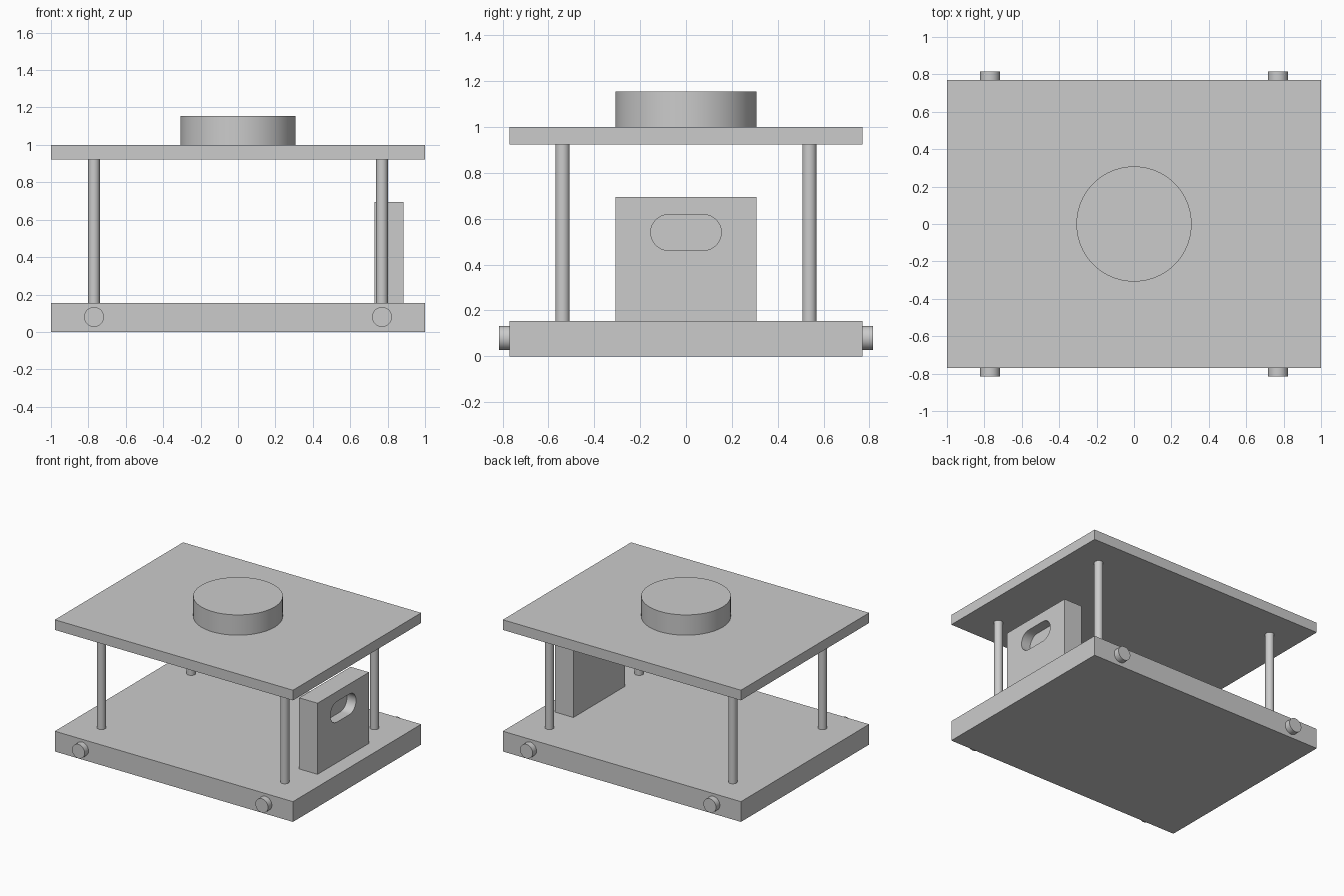
import bpy, bmesh, math
from mathutils import Matrix

cube = bpy.data.objects.get("Cube")
if cube:
    bpy.data.objects.remove(cube, do_unlink=True)

# Single flat colour
grey = bpy.data.materials.new("light_grey")
grey.use_nodes = True
grey.diffuse_color = (0.6, 0.6, 0.6, 1)
grey.node_tree.nodes["Principled BSDF"].inputs["Base Color"].default_value = (0.6, 0.6, 0.6, 1)


def finish(name, bm, smooth=False):
    mesh = bpy.data.meshes.new(name)
    bmesh.ops.recalc_face_normals(bm, faces=bm.faces)
    bm.to_mesh(mesh)
    bm.free()
    mesh.materials.append(grey)
    obj = bpy.data.objects.new(name, mesh)
    bpy.context.collection.objects.link(obj)
    if smooth:
        bpy.ops.object.select_all(action='DESELECT')
        obj.select_set(True)
        bpy.context.view_layer.objects.active = obj
        bpy.ops.object.shade_smooth_by_angle(angle=math.radians(30))
    return obj


def box(name, size, centre):
    bm = bmesh.new()
    bmesh.ops.create_cube(bm, size=1, matrix=Matrix.Translation(centre) @ Matrix.Diagonal((*size, 1)))
    return finish(name, bm)


def cylinder(name, radius, length, centre, segments=48, axis='Z'):
    turn = Matrix.Rotation(math.pi / 2, 4, 'X') if axis == 'Y' else Matrix.Identity(4)
    bm = bmesh.new()
    bmesh.ops.create_cone(bm, cap_ends=True, segments=segments, radius1=radius, radius2=radius,
                          depth=length, matrix=Matrix.Translation(centre) @ turn)
    return finish(name, bm, True)


def slotted_block(name, x_back, x_front, half_width, z_low, z_high, slot_z, slot_half, slot_r, depth):
    """Block with a blind rounded slot sunk into its +x face."""
    bm = bmesh.new()
    corners = [(half_width, z_high), (-half_width, z_high), (-half_width, z_low), (half_width, z_low)]
    front = [bm.verts.new((x_front, y, z)) for y, z in corners]
    back = [bm.verts.new((x_back, y, z)) for y, z in corners]
    bm.faces.new(back)
    for i in range(4):
        j = (i + 1) % 4
        bm.faces.new((front[i], front[j], back[j], back[i]))

    # Slot outline: two half circles
    n = 16
    outline = []
    for side in (1, -1):
        for k in range(n + 1):
            a = math.pi * k / n - math.pi / 2
            outline.append((side * (slot_half - slot_r + slot_r * math.cos(a)),
                            slot_z + side * slot_r * math.sin(a)))
    rim = [bm.verts.new((x_front, y, z)) for y, z in outline]
    floor = [bm.verts.new((x_front - depth, y, z)) for y, z in outline]
    bm.faces.new(floor)
    count = len(rim)
    for i in range(count):
        j = (i + 1) % count
        bm.faces.new((rim[i], rim[j], floor[j], floor[i]))

    # Front face around the slot: corner fans joined by four quads
    mid = n // 2
    marks = [mid, n + 1, n + 1 + mid, count]
    fans = [range(mid, n + 1), range(n + 1, n + 1 + mid),
            range(n + 1 + mid, count - 1), range(0, mid)]
    for corner, fan in zip(front, fans):
        for i in fan:
            if i != n:
                bm.faces.new((corner, rim[i], rim[i + 1]))
    bm.faces.new((front[0], front[1], rim[n + 1], rim[n]))
    bm.faces.new((front[1], front[2], rim[n + 1 + mid]))
    bm.faces.new((front[2], front[3], rim[0], rim[count - 1]))
    bm.faces.new((front[3], front[0], rim[mid]))
    return finish(name, bm, True)


# Plates and top disc
box("base_plate", (2, 1.538, 0.154), (0, 0, 0.077))
box("top_plate", (2, 1.538, 0.077), (0, 0, 0.9615))
cylinder("top_disc", 0.308, 0.154, (0, 0, 1.077), 96)

# Posts and side pins at each corner
for sx, x_name in ((1, "left"), (-1, "right")):
    for sy, y_name in ((-1, "front"), (1, "back")):
        cylinder(f"{y_name}_{x_name}_post", 0.031, 0.769, (sx * 0.77, sy * 0.538, 0.5385))
        cylinder(f"{y_name}_{x_name}_pin", 0.053, 0.046, (sx * 0.77, sy * 0.792, 0.08), axis='Y')

# Upright block with slot
slotted_block("slotted_block", 0.73, 0.884, 0.308, 0.154, 0.694, 0.54, 0.154, 0.078, 0.077)
